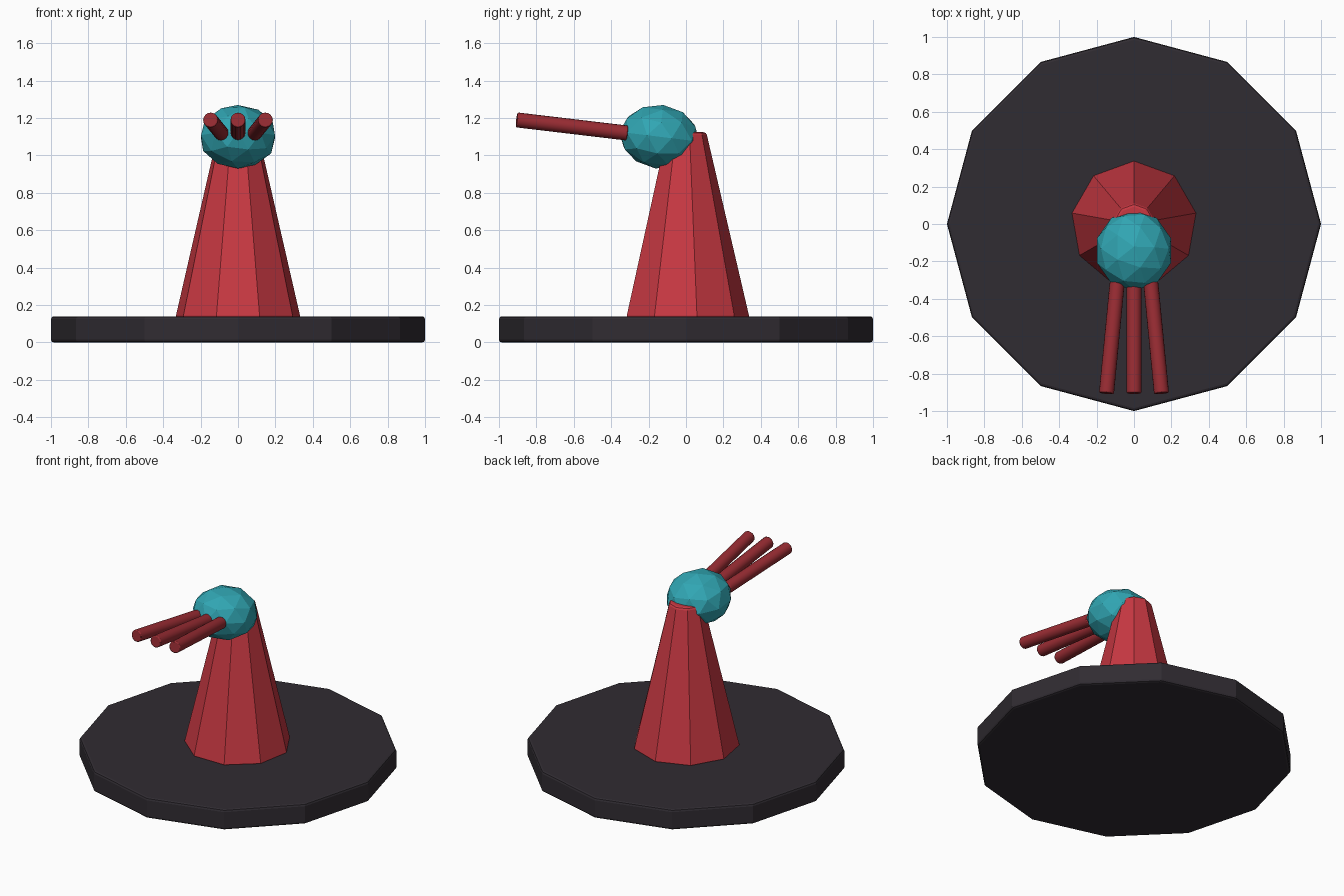
import bpy, math
from mathutils import Vector

if "Cube" in bpy.data.objects:
    bpy.data.objects.remove(bpy.data.objects["Cube"])


def material(name, rgb):
    m = bpy.data.materials.new(name)
    m.diffuse_color = (*rgb, 1)
    m.use_nodes = True
    m.node_tree.nodes["Principled BSDF"].inputs["Base Color"].default_value = m.diffuse_color
    return m


dark = material("charcoal", (0.030, 0.025, 0.032))
red = material("red", (0.58, 0.04, 0.055))
deep_red = material("deep_red", (0.32, 0.025, 0.033))
teal = material("teal", (0.03, 0.38, 0.45))


def finish(name, mat, bevel=0.0, smooth=False):
    ob = bpy.context.object
    ob.name = name
    ob.data.materials.append(mat)
    if bevel:
        mod = ob.modifiers.new("bevel", 'BEVEL')
        mod.width = bevel
        mod.segments = 2
        mod.limit_method = 'ANGLE'
        mod.angle_limit = math.radians(50)
    if smooth:
        bpy.ops.object.shade_smooth_by_angle(angle=math.radians(40))
    return ob


# Twelve-sided base plate
bpy.ops.mesh.primitive_cylinder_add(vertices=12, radius=1, depth=0.14, location=(0, 0, 0.07))
finish("base", dark, 0.015)

# Nine-sided tapered pedestal
z0, z1 = 0.13, 1.125
bpy.ops.mesh.primitive_cone_add(vertices=9, radius1=0.34, radius2=0.108, depth=z1 - z0,
                                location=(0, 0, (z0 + z1) / 2))
finish("pedestal", red, 0.015)

# Faceted, slightly tilted palm
bpy.ops.mesh.primitive_ico_sphere_add(subdivisions=2, radius=1, location=(0, -0.142, 1.1),
                                      rotation=(math.radians(-7), 0, 0))
palm = finish("palm", teal)
palm.scale = (0.208, 0.216, 0.171)

# Three fanned fingers
for side, label in ((-1, "left"), (0, "middle"), (1, "right")):
    start = Vector((side * 0.09, -0.315, 1.12))
    end = Vector((side * 0.147, -0.905, 1.19))
    axis = end - start
    bpy.ops.mesh.primitive_cylinder_add(vertices=16, radius=0.04, depth=axis.length,
                                        location=(start + end) / 2)
    finger = finish(label + "_finger", deep_red, 0.006, smooth=True)
    finger.rotation_euler = axis.to_track_quat('Z', 'Y').to_euler()
